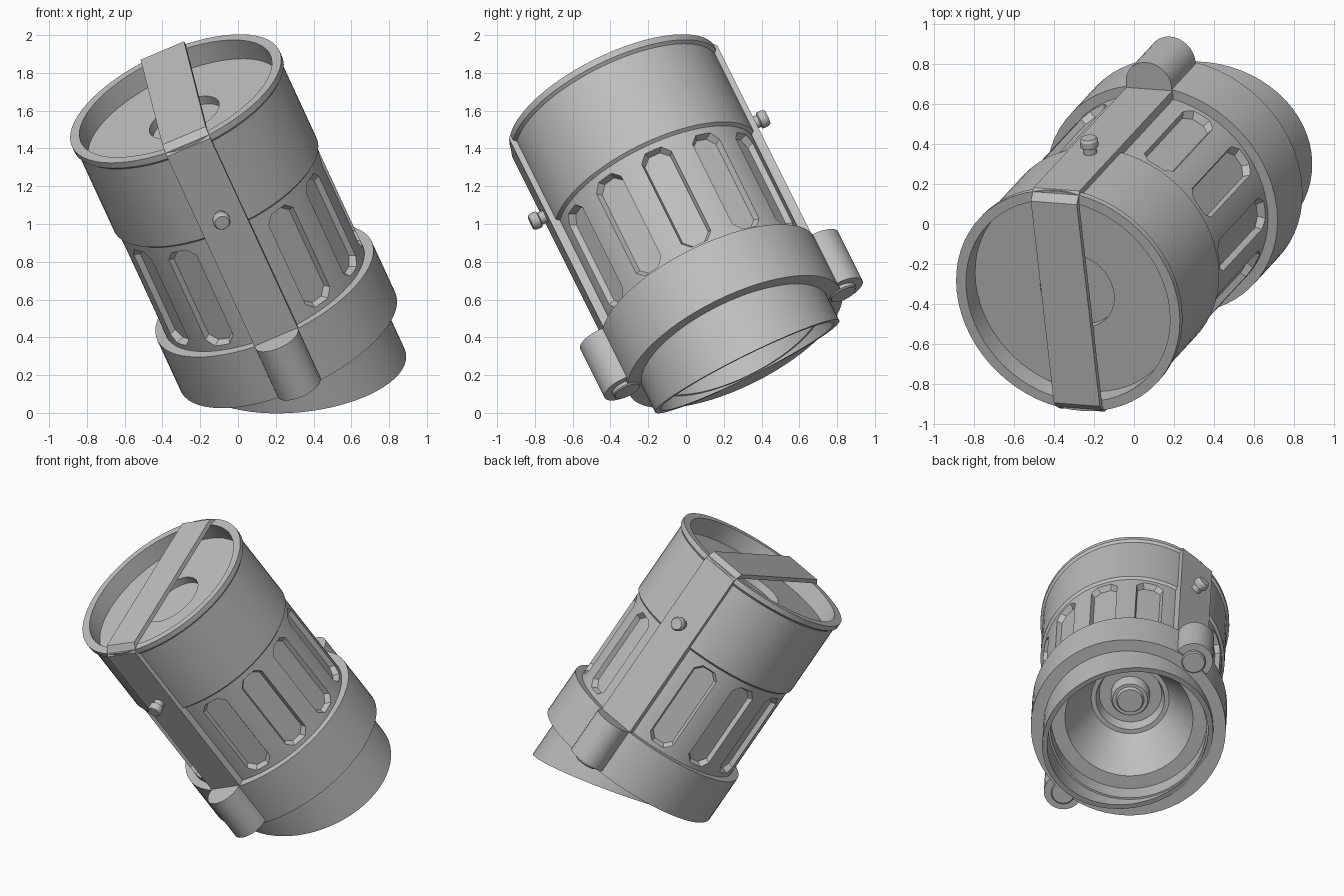
import bpy, bmesh
from math import radians, pi
from mathutils import Matrix, Vector

if "Cube" in bpy.data.objects:
    bpy.data.objects.remove(bpy.data.objects["Cube"])

grey = bpy.data.materials.new("plain_grey")
grey.use_nodes = True
COLOUR = (0.52, 0.52, 0.52, 1)
grey.diffuse_color = COLOUR
grey.node_tree.nodes["Principled BSDF"].inputs["Base Color"].default_value = COLOUR

# Tilted lamp frame: Z runs along the barrel, Y points at the rear strap,
# the origin is the centre of the top rim
axis = Vector((-0.382, -0.413, 0.827)).normalized()
rear = Vector((-0.10, 0.912, 0.398))
rear = (rear - axis * rear.dot(axis)).normalized()
side = rear.cross(axis)
FRAME = Matrix((side, rear, axis)).transposed().to_4x4()
FRAME.translation = (-0.33, -0.384, 1.664)


def shade(obj):
    bpy.ops.object.select_all(action='DESELECT')
    obj.select_set(True)
    bpy.context.view_layer.objects.active = obj
    bpy.ops.object.shade_smooth_by_angle(angle=radians(28))


def finish(bm, name, smooth=True):
    """Turn a bmesh into a placed, shaded object."""
    bmesh.ops.remove_doubles(bm, verts=bm.verts, dist=0.0001)
    bmesh.ops.recalc_face_normals(bm, faces=bm.faces)
    mesh = bpy.data.meshes.new(name)
    bm.to_mesh(mesh)
    bm.free()
    mesh.materials.append(grey)
    obj = bpy.data.objects.new(name, mesh)
    bpy.context.collection.objects.link(obj)
    obj.matrix_world = FRAME
    if smooth:
        shade(obj)
    return obj


def spin(profile, steps=64):
    """Revolve a closed (radius, z) profile about Z."""
    bm = bmesh.new()
    vs = [bm.verts.new((r, 0, z)) for r, z in profile]
    es = []
    for a, b in zip(vs, vs[1:] + vs[:1]):
        if a.co.x + b.co.x > 0:      # no edge along the axis itself
            es.append(bm.edges.new((a, b)))
    bmesh.ops.spin(bm, geom=vs + es, cent=(0, 0, 0), axis=(0, 0, 1),
                   angle=2 * pi, steps=steps, use_duplicate=False)
    bmesh.ops.remove_doubles(bm, verts=bm.verts, dist=0.0001)
    return bm


def lathe(name, profile, steps=64, place=Matrix()):
    bm = spin(profile, steps)
    bm.transform(place)
    return finish(bm, name)


# Upper barrel with flared rim and recessed cap
lathe("upper_barrel", [
    (0, -0.17), (0.2, -0.17), (0.2, -0.12), (0.552, -0.12), (0.552, 0),
    (0.605, 0), (0.605, -0.035), (0.59, -0.05), (0.59, -0.55),
    (0.572, -0.565), (0, -0.565)])

# Grooved sleeve, cut by ten chamfered pockets
sleeve = lathe("grooved_sleeve", [
    (0.45, -0.55), (0.573, -0.55), (0.573, -1.25), (0.45, -1.25)], 96)


def pocket_ring(bm, turn, radius, half_w, half_h, cut=0.042):
    pts = [(half_w - cut, half_h), (half_w, half_h - cut)]
    pts += [(w, -h) for w, h in reversed(pts)]
    pts += [(-w, -h) for w, h in pts]
    return [bm.verts.new(turn @ Vector((radius, w, h - 0.9))) for w, h in pts]


bm = bmesh.new()
for i in range(12):
    if i % 6 == 3:                   # the straps run here
        continue
    turn = Matrix.Rotation(radians(30 * i), 4, 'Z')
    floor = pocket_ring(bm, turn, 0.535, 0.074, 0.284)
    mouth = pocket_ring(bm, turn, 0.61, 0.104, 0.314)
    bm.faces.new(floor)
    bm.faces.new(mouth)
    for k in range(8):
        j = (k + 1) % 8
        bm.faces.new((floor[k], floor[j], mouth[j], mouth[k]))
cutter = finish(bm, "pocket_cutter", smooth=False)
cutter.hide_render = True
cut = sleeve.modifiers.new("pockets", 'BOOLEAN')
cut.operation = 'DIFFERENCE'
cut.solver = 'EXACT'
cut.object = cutter
bpy.ops.object.select_all(action='DESELECT')
sleeve.select_set(True)
bpy.context.view_layer.objects.active = sleeve
bpy.ops.object.modifier_apply(modifier=cut.name)
bpy.data.objects.remove(cutter)
shade(sleeve)

# Collar
lathe("collar", [(0.5, -1.23), (0.625, -1.23), (0.625, -1.557), (0.5, -1.557)])

# Hood with an oblique lower rim
bm = spin([(0.545, -1.4), (0.545, -1.715), (0.512, -1.715), (0.512, -1.4)])
for v in bm.verts:
    if v.co.z < -1.6:
        v.co.z -= 0.3 * (0.99 * v.co.x - 0.11 * v.co.y)
finish(bm, "hood")

# Reflector cone and bulb inside the hood
lathe("reflector", [
    (0.52, -1.42), (0.41, -1.42), (0.40, -1.40), (0.25, -1.13),
    (0.22, -1.13), (0.20, -1.06), (0, -1.06), (0, -1.0), (0.3, -1.0),
    (0.52, -1.35)])
lathe("bulb", [
    (0, -1.02), (0.125, -1.02), (0.125, -1.12), (0.112, -1.145),
    (0.09, -1.145), (0.08, -1.165), (0, -1.165)], 32)

# Strap running up one side, over the top and down the other
half = [(0.52, -1.235), (0.607, -1.235), (0.607, -0.015), (0.555, 0.035)]
inner = [(0.57, 0.005), (0.57, -0.15), (0.52, -0.2)]
outline = half + [(-y, z) for y, z in reversed(half)]
outline += [(-y, z) for y, z in reversed(inner)] + inner
bm = bmesh.new()
face = bm.faces.new([bm.verts.new((-0.125, y, z)) for y, z in outline])
grown = bmesh.ops.extrude_face_region(bm, geom=[face])["geom"]
bmesh.ops.translate(bm, vec=(0.25, 0, 0),
                    verts=[v for v in grown if isinstance(v, bmesh.types.BMVert)])
bmesh.ops.triangulate(bm, faces=[f for f in bm.faces if len(f.verts) > 4])
finish(bm, "strap", smooth=False)

# Bosses, their screws and the strap pins, front and rear
for label, sign in (("front", -1), ("rear", 1)):
    spot = Matrix.Translation((0, sign * 0.63, 0))
    lathe(label + "_boss", [
        (0, -1.228), (0.124, -1.228), (0.124, -1.54), (0, -1.54)], 32, spot)
    lathe(label + "_screw", [
        (0, -1.5), (0.077, -1.5), (0.077, -1.558), (0.07, -1.565),
        (0, -1.565)], 24, spot)
    out = Matrix.Translation((0, 0, -0.457)) @ Matrix.Rotation(-sign * pi / 2, 4, 'X')
    lathe(label + "_pin", [
        (0, 0.58), (0.034, 0.58), (0.034, 0.638), (0.046, 0.644),
        (0.046, 0.676), (0.038, 0.69), (0, 0.69)], 20, out)
